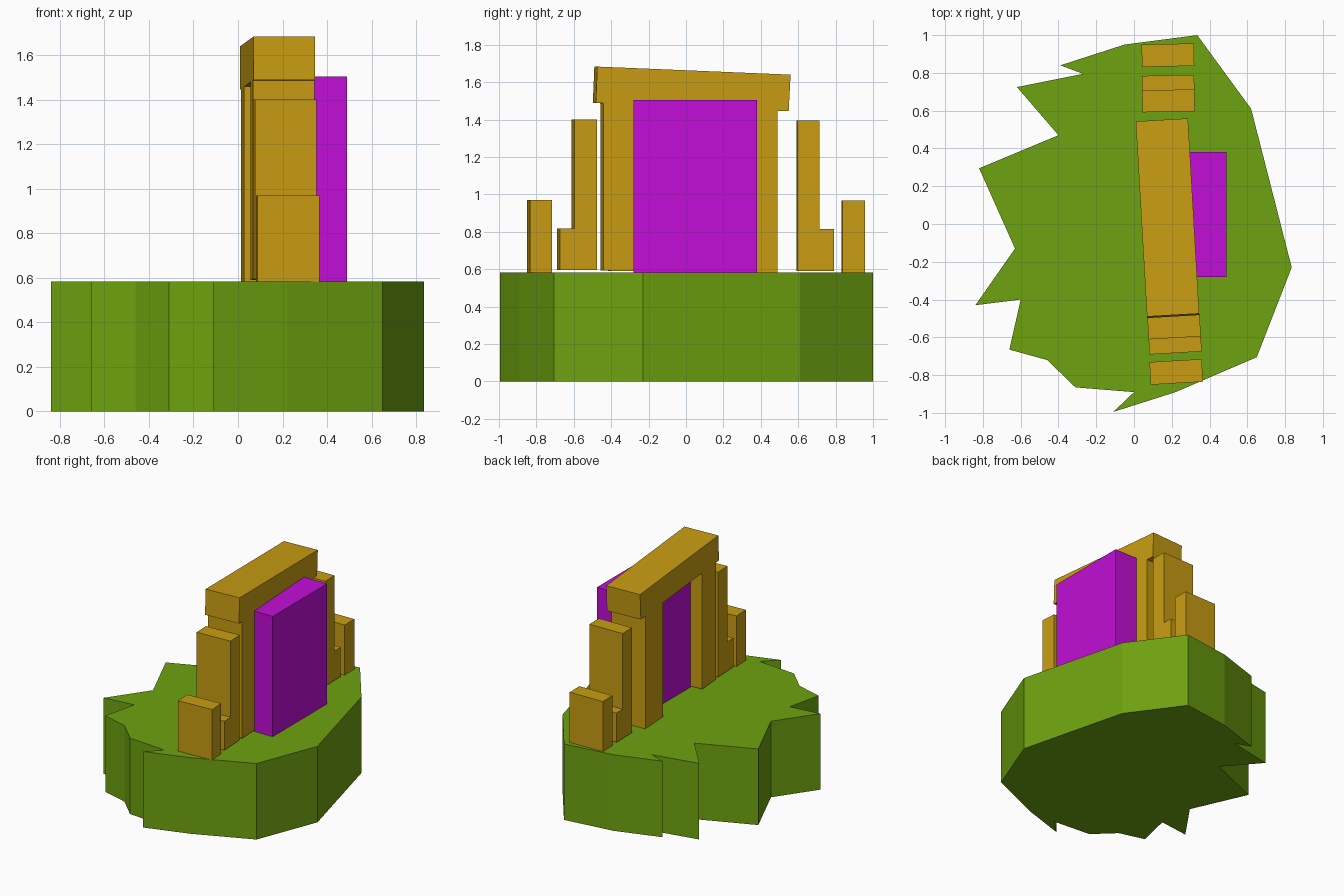
import bpy, bmesh
from math import radians
from mathutils import Matrix

cube = bpy.data.objects.get("Cube")
if cube:
    bpy.data.objects.remove(cube, do_unlink=True)


def material(name, rgb):
    m = bpy.data.materials.new(name)
    m.use_nodes = True
    m.diffuse_color = (*rgb, 1)
    m.node_tree.nodes["Principled BSDF"].inputs["Base Color"].default_value = (*rgb, 1)
    return m


grass = material("grass green", (0.155, 0.36, 0.005))
stone = material("ochre stone", (0.58, 0.335, 0.006))
glow = material("magenta", (0.54, 0.004, 0.67))


def prism(name, points, sweep, mat, matrix=Matrix()):
    """Extrude a closed outline of 3D points along the sweep vector."""
    bm = bmesh.new()
    face = bm.faces.new([bm.verts.new(p) for p in points])
    new = bmesh.ops.extrude_face_region(bm, geom=[face], use_keep_orig=True)["geom"]
    bmesh.ops.translate(bm, vec=sweep, verts=[v for v in new if isinstance(v, bmesh.types.BMVert)])
    bmesh.ops.recalc_face_normals(bm, faces=bm.faces)
    bm.transform(matrix)
    mesh = bpy.data.meshes.new(name)
    bm.to_mesh(mesh)
    bm.free()
    mesh.materials.append(mat)
    obj = bpy.data.objects.new(name, mesh)
    bpy.context.collection.objects.link(obj)
    return obj


def slab(name, profile, right_x, pivot_y, degrees, depth=0.277):
    """Side profile in (y, z), swept to the left and turned about its right face."""
    turn = Matrix.Translation((right_x, pivot_y, 0)) @ Matrix.Rotation(radians(degrees), 4, "Z")
    prism(name, [(0, y - pivot_y, z) for y, z in profile], (-depth, 0, 0), stone, turn)


def box(y0, y1, z0, z1):
    return [(y0, z0), (y1, z0), (y1, z1), (y0, z1)]


# Jagged ground block
outline = [(0.335, 1.0), (-0.05, 0.95), (-0.39, 0.84), (-0.27, 0.795), (-0.62, 0.725),
           (-0.4, 0.47), (-0.82, 0.295), (-0.63, -0.13), (-0.84, -0.43), (-0.6, -0.4),
           (-0.66, -0.665), (-0.46, -0.72), (-0.31, -0.865), (0, -0.89), (-0.11, -0.995),
           (0.22, -0.89), (0.65, -0.705), (0.835, -0.23), (0.62, 0.61)]
prism("ground_block", [(x, y, 0) for x, y in outline], (0, 0, 0.583), grass)

# Gate: two posts and a sloping lintel in one profile
slab("gate_frame", [(-0.443, 0.592), (-0.26, 0.59), (-0.26, 1.48), (0.26, 1.457),
                    (0.26, 0.58), (0.49, 0.58), (0.49, 1.447), (0.55, 1.445),
                    (0.56, 1.64), (-0.475, 1.683), (-0.483, 1.489), (-0.443, 1.487)],
     0.315, 0.05, 3.3)

# Stepped stones beside the gate
slab("front_stepped_stone", [(-0.675, 0.595), (-0.475, 0.595), (-0.475, 1.4),
                             (-0.595, 1.4), (-0.595, 0.817), (-0.675, 0.817)],
     0.353, -0.58, 3.3)
slab("back_stepped_stone", [(0.597, 0.59), (0.79, 0.59), (0.79, 0.815),
                            (0.713, 0.815), (0.713, 1.395), (0.597, 1.395)],
     0.32, 0.7, 1.2)

# Low outer stones
slab("front_outer_stone", box(-0.835, -0.715, 0.58, 0.97), 0.362, -0.78, 3.3)
slab("back_outer_stone", box(0.837, 0.956, 0.58, 0.967), 0.318, 0.9, 1.2)

# Panel filling the gate
prism("gate_panel", [(0.15, y, z) for y, z in box(-0.28, 0.38, 0.58, 1.505)],
      (0.34, 0, 0), glow)
